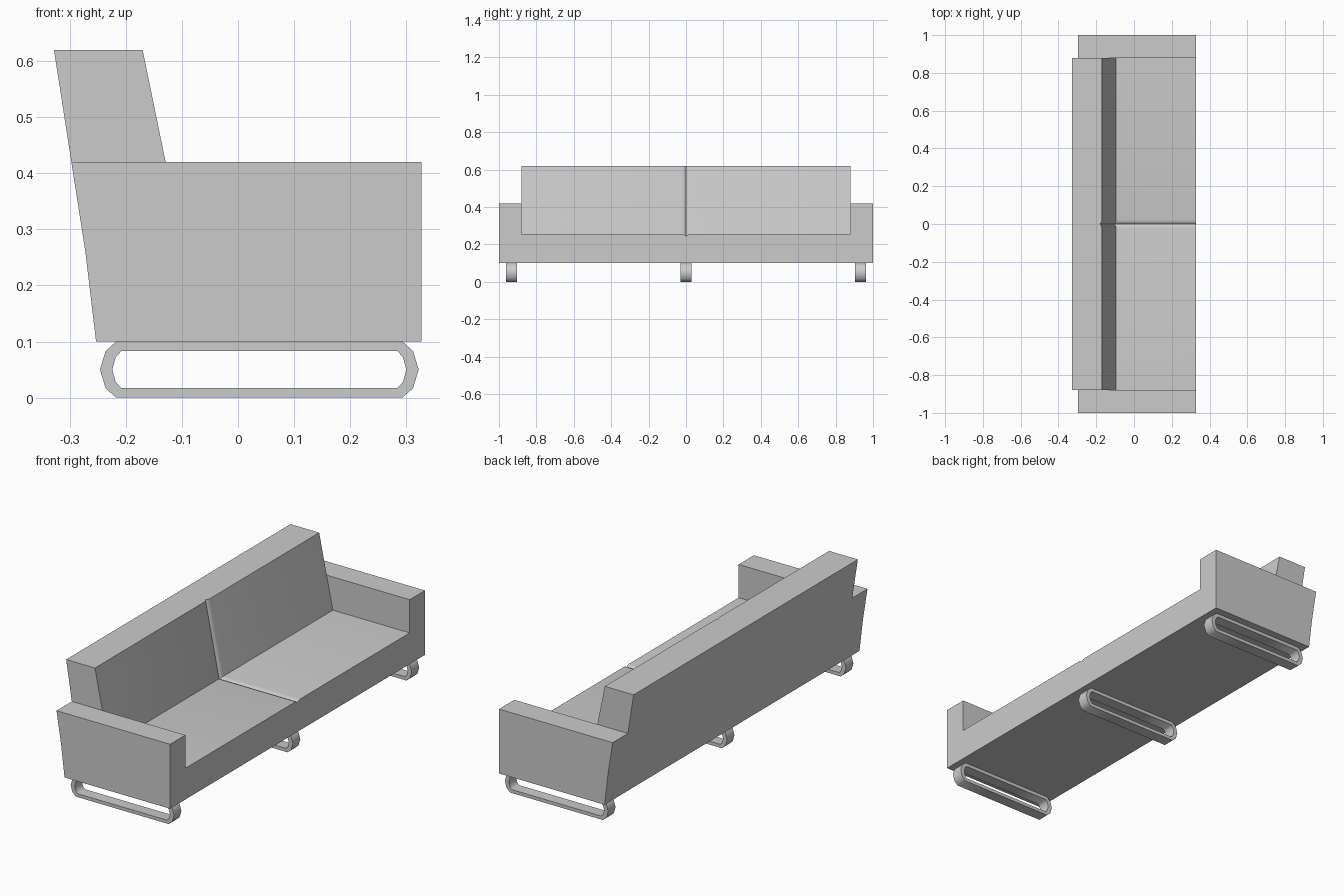
import bpy, bmesh, math

if "Cube" in bpy.data.objects:
    bpy.data.objects.remove(bpy.data.objects["Cube"])


def finish(bm, name, angle):
    bmesh.ops.remove_doubles(bm, verts=bm.verts, dist=1e-5)
    bmesh.ops.recalc_face_normals(bm, faces=bm.faces)
    mesh = bpy.data.meshes.new(name)
    bm.to_mesh(mesh)
    bm.free()
    obj = bpy.data.objects.new(name, mesh)
    bpy.context.collection.objects.link(obj)
    bpy.ops.object.select_all(action='DESELECT')
    obj.select_set(True)
    bpy.context.view_layer.objects.active = obj
    bpy.ops.object.shade_smooth_by_angle(angle=math.radians(angle))
    return obj


def face(bm, pts):
    bm.faces.new([bm.verts.new(p) for p in pts])


def strip(bm, prof_a, ya, prof_b, yb):
    """Closed band between two matching x/z profiles."""
    n = len(prof_a)
    for i in range(n):
        j = (i + 1) % n
        (a, b), (c, d) = (prof_a[i], prof_a[j]), (prof_b[j], prof_b[i])
        face(bm, [(a[0], ya, a[1]), (b[0], ya, b[1]), (c[0], yb, c[1]), (d[0], yb, d[1])])


# Sofa body: base, arms, seat and backrest as one shell
LOW_BACK, LOW_FRONT = (-0.253, 0.10), (0.327, 0.10)
SEAT_FRONT, ARM_FRONT = (0.327, 0.255), (0.327, 0.42)
SEAT_BACK, ARM_MID, ARM_BACK = (-0.095, 0.255), (-0.129, 0.42), (-0.297, 0.42)
TOP_FRONT, TOP_BACK, KINK = (-0.17, 0.62), (-0.328, 0.62), (-0.272, 0.26)
ARM_IN = 0.88


def centre_profile(d):
    """Seat and backrest section, cushions sunk by d."""
    return [LOW_BACK, LOW_FRONT, (0.327, 0.255 - d), (-0.095 - d, 0.255 - d),
            (-0.129 - d, 0.42), (-0.17 - d, 0.62), TOP_BACK, ARM_BACK, KINK]


arm = [LOW_BACK, LOW_FRONT, SEAT_FRONT, ARM_FRONT, ARM_MID, ARM_BACK, KINK]
seam = [(ARM_IN, 0), (0.022, 0), (0.013, 0.0015), (0.005, 0.005), (0, 0.010)]
bm = bmesh.new()
for s in (-1, 1):
    strip(bm, arm, s * ARM_IN, arm, s)
    face(bm, [(x, s, z) for x, z in arm])
    for side in ([SEAT_FRONT, ARM_FRONT, ARM_MID, SEAT_BACK],
                 [ARM_MID, TOP_FRONT, TOP_BACK, ARM_BACK]):
        face(bm, [(x, s * ARM_IN, z) for x, z in side])
    for (y0, d0), (y1, d1) in zip(seam, seam[1:]):
        strip(bm, centre_profile(d0), s * y0, centre_profile(d1), s * y1)
finish(bm, "sofa_body", 30)


# Sled legs: flattened loops under the base
def loop(half):
    cx, cz = 0.038, 0.05
    right = half + [(x, -z) for x, z in reversed(half[:-1])]
    return [(cx + x, cz + z) for x, z in right] + [(cx - x, cz - z) for x, z in right]


outer = loop([(0.255, 0.05), (0.274, 0.033), (0.284, 0.0)])
inner = loop([(0.246, 0.033), (0.256, 0.022), (0.262, 0.0)])
for name, yc in (("left_leg", -0.933), ("middle_leg", 0), ("right_leg", 0.933)):
    bm = bmesh.new()
    y0, y1 = yc - 0.029, yc + 0.029
    strip(bm, outer, y0, outer, y1)
    strip(bm, inner, y0, inner, y1)
    strip(bm, outer, y0, inner, y0)
    strip(bm, outer, y1, inner, y1)
    finish(bm, name, 50)
